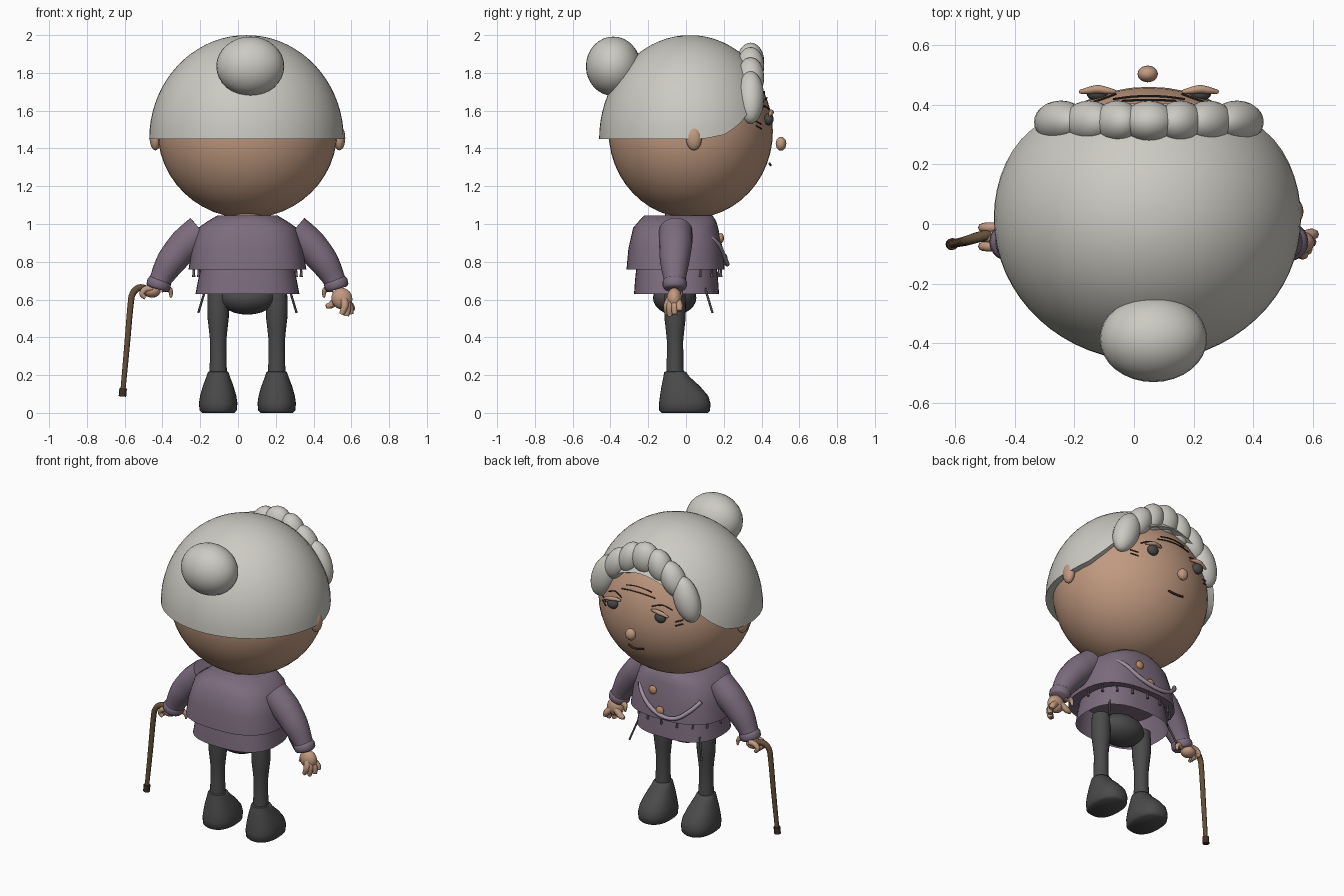
import bpy, bmesh, math
from mathutils import Vector

if "Cube" in bpy.data.objects:
    bpy.data.objects.remove(bpy.data.objects["Cube"])

CX = 0.05  # symmetry axis of the figure


def material(name, r, g, b):
    m = bpy.data.materials.new(name)
    m.diffuse_color = (r, g, b, 1)
    m.use_nodes = True
    m.node_tree.nodes["Principled BSDF"].inputs["Base Color"].default_value = m.diffuse_color
    return m


HAIR = material("silver_hair", 0.60, 0.59, 0.54)
SKIN = material("skin", 0.53, 0.32, 0.215)
WOOL = material("purple_wool", 0.205, 0.15, 0.21)
CORD = material("pale_cord", 0.36, 0.28, 0.36)
DARK = material("charcoal", 0.07, 0.07, 0.07)
WOOD = material("cane_wood", 0.13, 0.08, 0.04)
LINE = material("wrinkle_brown", 0.05, 0.028, 0.02)
BUTTON = material("button_tan", 0.50, 0.26, 0.13)


def finish(bm, name, mat, angle=50):
    bmesh.ops.recalc_face_normals(bm, faces=bm.faces)
    me = bpy.data.meshes.new(name)
    bm.to_mesh(me)
    bm.free()
    me.materials.append(mat)
    ob = bpy.data.objects.new(name, me)
    bpy.context.collection.objects.link(ob)
    bpy.ops.object.select_all(action='DESELECT')
    ob.select_set(True)
    bpy.context.view_layer.objects.active = ob
    bpy.ops.object.shade_smooth_by_angle(angle=math.radians(angle))
    return ob


def ball(name, mat, c, r, rot=(0, 0, 0), seg=24):
    bm = bmesh.new()
    bmesh.ops.create_uvsphere(bm, u_segments=seg, v_segments=seg // 2, radius=1)
    ob = finish(bm, name, mat)
    ob.location, ob.scale, ob.rotation_euler = c, r, rot
    return ob


def skin_rings(name, mat, rings, angle=50, caps=(True, True)):
    """Bridge a stack of closed rings."""
    bm = bmesh.new()
    vs = [[bm.verts.new(p) for p in ring] for ring in rings]
    n = len(vs[0])
    for a, b in zip(vs, vs[1:]):
        for i in range(n):
            bm.faces.new((a[i], a[(i + 1) % n], b[(i + 1) % n], b[i]))
    for ring, cap in ((vs[0], caps[0]), (vs[-1], caps[1])):
        if cap:
            bm.faces.new(ring)
    return finish(bm, name, mat, angle)


def loft(name, mat, sections, power=2.0, n=32, angle=50, caps=(True, True)):
    """Sections are (z, centre x, centre y, rx, ry) superellipses."""
    def s(v):
        return math.copysign(abs(v) ** (2 / power), v)
    rings = [[(x + rx * s(math.cos(t)), y + ry * s(math.sin(t)), z)
              for t in (2 * math.pi * i / n for i in range(n))]
             for z, x, y, rx, ry in sections]
    return skin_rings(name, mat, rings, angle, caps)


def tube(name, mat, pts, radii, n=12, smooth=4):
    """Sweep a circle along a Catmull-Rom path."""
    p = [Vector(q) for q in pts]
    if isinstance(radii, (int, float)):
        radii = [radii] * len(p)
    path = []
    for i in range(len(p) - 1):
        a, b, c, d = p[max(i - 1, 0)], p[i], p[i + 1], p[min(i + 2, len(p) - 1)]
        for k in range(smooth + (i == len(p) - 2)):
            t = k / smooth
            q = 0.5 * (2 * b + (c - a) * t + (2 * a - 5 * b + 4 * c - d) * t * t
                       + (3 * b - a - 3 * c + d) * t ** 3)
            path.append((q, radii[i] * (1 - t) + radii[i + 1] * t))
    rings = []
    for i, (q, r) in enumerate(path):
        tan = (path[min(i + 1, len(path) - 1)][0] - path[max(i - 1, 0)][0]).normalized()
        ref = Vector((0, 1, 0)) if abs(tan.y) < 0.9 else Vector((0, 0, 1))
        u = tan.cross(ref).normalized()
        v = tan.cross(u)
        rings.append([q + r * (u * math.cos(w) + v * math.sin(w))
                      for w in (2 * math.pi * j / n for j in range(n))])
    return skin_rings(name, mat, rings)


# Head
HC, HR = (CX, 0.025, 1.49), (0.475, 0.435, 0.46)
ball("head", SKIN, HC, HR, seg=48)
loft("neck", SKIN, [(0.95, CX, -0.03, 0.08, 0.08), (1.1, CX, -0.03, 0.08, 0.08)])


def face(dx, z, lift=0.004):
    k = 1 - (dx / HR[0]) ** 2 - ((z - HC[2]) / HR[2]) ** 2
    return (CX + dx, HC[1] + HR[1] * math.sqrt(max(k, 0)) + lift, z)


# Hair cap whose lower edge rises over the face
def hairline(c):
    keys = [(-1, 1.45), (0.15, 1.45), (0.4, 1.475), (0.58, 1.54), (0.8, 1.67), (1, 1.78)]
    for (a, za), (b, zb) in zip(keys, keys[1:]):
        if c <= b:
            return za + (zb - za) * (c - a) / (b - a)
    return keys[-1][1]


N, ROWS, rings = 64, 18, []
for row in range(1, ROWS + 2):
    ring = []
    for i in range(N):
        t = 2 * math.pi * i / N
        end = math.acos((hairline(math.cos(t)) - 1.45) / 0.55)
        lat = end * min(row, ROWS) / ROWS
        k = math.sin(lat) * (1 if row <= ROWS else 0.87)
        ring.append((CX - 0.005 + 0.515 * k * math.sin(t), 0.02 + 0.48 * k * math.cos(t),
                     1.45 + 0.55 * math.cos(lat)))
    rings.append(ring)
skin_rings("hair_cap", HAIR, rings, caps=(True, False))
ball("hair_bun", HAIR, (0.065, -0.385, 1.835), (0.18, 0.145, 0.157), seg=32)

# Row of curls arching over the forehead
for dx, z, rx, rz, tilt in ((0, 1.86, 0.09, 0.10, 0), (0.105, 1.835, 0.075, 0.105, 0.35),
                            (0.2, 1.775, 0.075, 0.115, 0.5), (0.295, 1.67, 0.08, 0.145, 0.35)):
    for s in ((1, -1) if dx else (1,)):
        ball("fringe_curl", HAIR, (CX + s * dx, 0.342, z), (rx, 0.072, rz), (0, -s * tilt, 0))

# Face features, mirrored
for s in (-1, 1):
    ball("ear", SKIN, (CX + s * 0.487, 0.042, 1.455), (0.031, 0.042, 0.065))
    ball("eye", DARK, (CX + s * 0.172, 0.438, 1.555), (0.037, 0.026, 0.033))
    lid = [(CX + s * (0.172 + d), 0.452 - abs(d) * 0.15, 1.592 - d * 0.15 - d * d * 3)
           for d in (-0.06, -0.03, 0, 0.03, 0.06)]
    tube("eyelid", SKIN, lid, [0.006, 0.012, 0.014, 0.012, 0.006], 8)
    tube("brow_line", LINE, [face(s * d, z) for d, z in ((0.11, 1.61), (0.17, 1.625), (0.23, 1.60))],
         0.004, 6)
    for z in (1.505, 1.53):
        tube("crow_foot", LINE, [face(s * 0.25, z), face(s * 0.29, z + 0.015)], 0.004, 6)
ball("nose", SKIN, (CX - 0.004, 0.503, 1.425), (0.034, 0.028, 0.037))
tube("mouth", LINE, [(CX + d, 0.448 - d * d * 2, 1.312 + h) for d, h in
                     ((-0.055, 0.008), (-0.02, 0), (0.02, 0), (0.055, 0.008))], 0.006, 8)
for z, w in ((1.67, 0.12), (1.70, 0.09)):
    tube("forehead_line", LINE, [face(w * k, z - 0.012 * k * k) for k in (-1, -0.5, 0, 0.5, 1)],
         0.004, 6)

# Jumper: flared cape over a lower skirt band
loft("jumper_skirt", WOOL, [(0.63, CX, -0.05, 0.275, 0.225), (0.70, CX, -0.05, 0.262, 0.22),
                            (0.80, CX, -0.05, 0.24, 0.21)], 2.6, 40, caps=(False, True))
loft("jumper_body", WOOL, [(0.765, CX, -0.055, 0.25, 0.21), (0.76, CX, -0.055, 0.312, 0.26),
                           (0.87, CX, -0.055, 0.295, 0.25), (0.98, CX, -0.055, 0.26, 0.225),
                           (1.015, CX, -0.045, 0.21, 0.205), (1.045, CX, -0.04, 0.16, 0.18)],
     2.6, 40, caps=(False, True))
for i in range(9):  # hanging fringe along the front hem
    t = math.pi * (0.02 + 0.96 * i / 8)
    x, y = CX + 0.285 * math.cos(t), -0.055 + 0.24 * math.sin(t) ** 0.7
    tube("hem_tassel", WOOL, [(x, y, 0.775), (x, y, 0.745), (x, y, 0.72)], [0.005, 0.006, 0.009], 6, 1)
tube("draped_cord", CORD, [(0.29, 0.03, 0.97), (0.22, 0.155, 0.91), (0.13, 0.2, 0.83),
                           (0.02, 0.217, 0.79), (-0.08, 0.21, 0.80), (-0.16, 0.175, 0.86),
                           (-0.2, 0.13, 0.91)], 0.013, 8)
for x, y, z in ((0.11, 0.185, 0.925), (0.045, 0.205, 0.815)):
    ball("button", BUTTON, (x, y, z), (0.027, 0.016, 0.027), seg=16)

# Sleeves, cuffs, needles and legs, mirrored
for s in (-1, 1):
    def at(dx, y, z):
        return (CX + s * dx, y, z)
    tube("sleeve", WOOL, [at(0.245, -0.055, 0.965), at(0.33, -0.055, 0.89), at(0.405, -0.06, 0.80),
                          at(0.455, -0.06, 0.715), at(0.475, -0.06, 0.66)],
         [0.088, 0.088, 0.078, 0.06, 0.055], 20)
    tube("cuff", WOOL, [at(0.463, -0.06, 0.708), at(0.467, -0.06, 0.695), at(0.472, -0.06, 0.67),
                        at(0.476, -0.06, 0.655)], [0.053, 0.064, 0.064, 0.053], 20, 2)
    tube("thumb", SKIN, [at(0.45, -0.04, 0.66), at(0.41, -0.03, 0.65), at(0.405, -0.025, 0.61)],
         [0.022, 0.015, 0.005], 8)
    tube("knitting_needle", DARK, [at(0.2, 0.08, 0.73), at(0.26, 0.14, 0.53)], 0.006, 8, 1)
    lx = CX + s * 0.155
    loft("leg", DARK, [(z, lx, -0.058, r, r) for z, r in
                       ((0.2, 0.047), (0.28, 0.044), (0.38, 0.043), (0.44, 0.049), (0.5, 0.056),
                        (0.57, 0.057), (0.65, 0.055))], n=24)
    loft("shoe", DARK, [(z, lx, (a + b) / 2, w, (b - a) / 2) for z, w, a, b in
                        ((0.0, 0.085, -0.13, 0.115), (0.012, 0.098, -0.142, 0.127),
                         (0.05, 0.102, -0.143, 0.13), (0.09, 0.096, -0.138, 0.118),
                         (0.14, 0.082, -0.13, 0.075), (0.19, 0.063, -0.12, 0.02),
                         (0.217, 0.054, -0.115, 0.0), (0.22, 0.045, -0.105, -0.01))], 2.3)
ball("hips", DARK, (CX, -0.06, 0.61), (0.15, 0.115, 0.09))

# Open hand
ball("open_palm", SKIN, (0.55, -0.062, 0.605), (0.055, 0.04, 0.058), (0, -0.5, 0))
for x, y, z in ((0.608, -0.035, 0.54), (0.597, -0.06, 0.522), (0.575, -0.085, 0.513),
                (0.548, -0.1, 0.522)):
    tube("finger", SKIN, [(0.56, y * 0.6 - 0.025, 0.6), ((0.56 + x) / 2 + 0.012, y, 0.565), (x, y, z)],
         [0.022, 0.02, 0.013], 8)
tube("curled_finger", SKIN, [(0.53, -0.04, 0.6), (0.49, -0.03, 0.57), (0.465, -0.03, 0.565)],
     [0.022, 0.018, 0.01], 8)

# Gripping hand and cane
ball("gripping_palm", SKIN, (-0.455, -0.045, 0.645), (0.045, 0.045, 0.035))
for y in (-0.075, -0.045, -0.012):
    tube("grip_finger", SKIN, [(-0.45, y, 0.66), (-0.49, y, 0.655), (-0.508, y, 0.63),
                               (-0.49, y, 0.608)], [0.018, 0.017, 0.015, 0.01], 8)
tube("cane", WOOD, [(-0.61, -0.068, 0.11), (-0.588, -0.062, 0.35), (-0.57, -0.058, 0.56),
                    (-0.558, -0.055, 0.63), (-0.525, -0.045, 0.662), (-0.485, -0.035, 0.655),
                    (-0.465, -0.03, 0.63)], [0.013, 0.015, 0.016, 0.017, 0.018, 0.018, 0.016], 12)
tube("cane_foot", LINE, [(-0.612, -0.068, 0.087), (-0.608, -0.067, 0.13)], 0.02, 12, 1)
